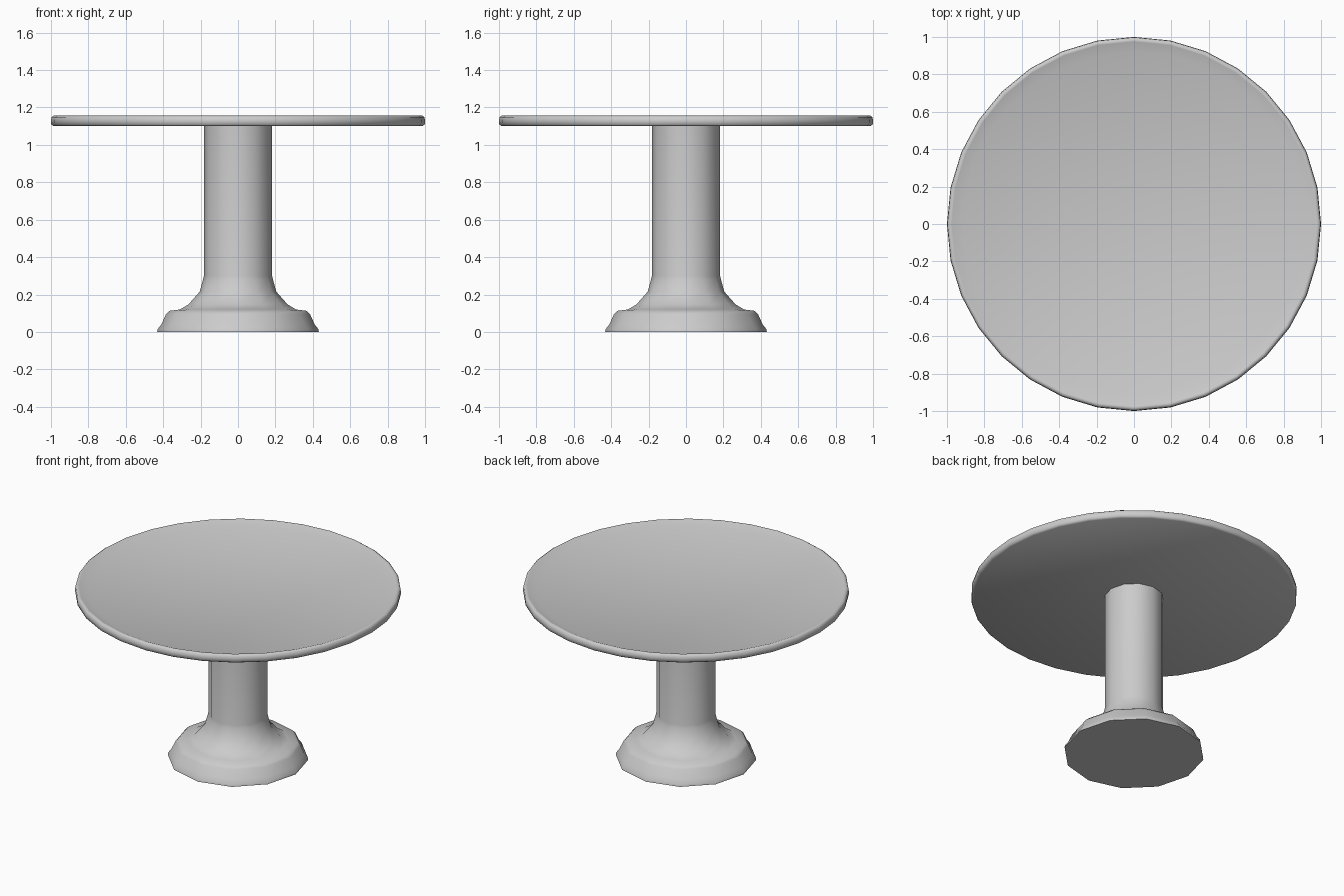
import bpy, bmesh, math

cube = bpy.data.objects.get("Cube")
if cube:
    bpy.data.objects.remove(cube)

grey = bpy.data.materials.new("light grey")
grey.use_nodes = True
colour = (0.6, 0.6, 0.6, 1)
grey.diffuse_color = colour
grey.node_tree.nodes["Principled BSDF"].inputs["Base Color"].default_value = colour


def turned(name, profile, sides, angle):
    """Lathe a (radius, height) profile, listed bottom to top, and cap its ends."""
    bm = bmesh.new()
    rings = []
    for r, z in profile:
        rings.append([bm.verts.new((r * math.cos(i * math.tau / sides),
                                    r * math.sin(i * math.tau / sides), z))
                      for i in range(sides)])
    for low, high in zip(rings, rings[1:]):
        for i in range(sides):
            j = (i + 1) % sides
            bm.faces.new((low[i], low[j], high[j], high[i]))
    bm.faces.new(rings[0][::-1])
    bm.faces.new(rings[-1])
    mesh = bpy.data.meshes.new(name)
    bm.to_mesh(mesh)
    bm.free()
    mesh.materials.append(grey)
    obj = bpy.data.objects.new(name, mesh)
    bpy.context.collection.objects.link(obj)
    bpy.ops.object.select_all(action='DESELECT')
    obj.select_set(True)
    bpy.context.view_layer.objects.active = obj
    bpy.ops.object.shade_smooth_by_angle(angle=math.radians(angle))
    return obj


# Flared foot running up into the column
turned("pedestal", [(0.432, 0), (0.43, 0.015), (0.41, 0.04), (0.385, 0.095),
                    (0.365, 0.113), (0.31, 0.12), (0.265, 0.147),
                    (0.205, 0.215), (0.187, 0.28), (0.182, 0.3),
                    (0.182, 1.105)], 12, 50)

# Round plate with a shallow dished top
turned("plate", [(0.985, 1.1), (0.998, 1.108), (1.0, 1.128), (0.997, 1.148),
                 (0.985, 1.156), (0.975, 1.154), (0.92, 1.132)], 32, 60)
